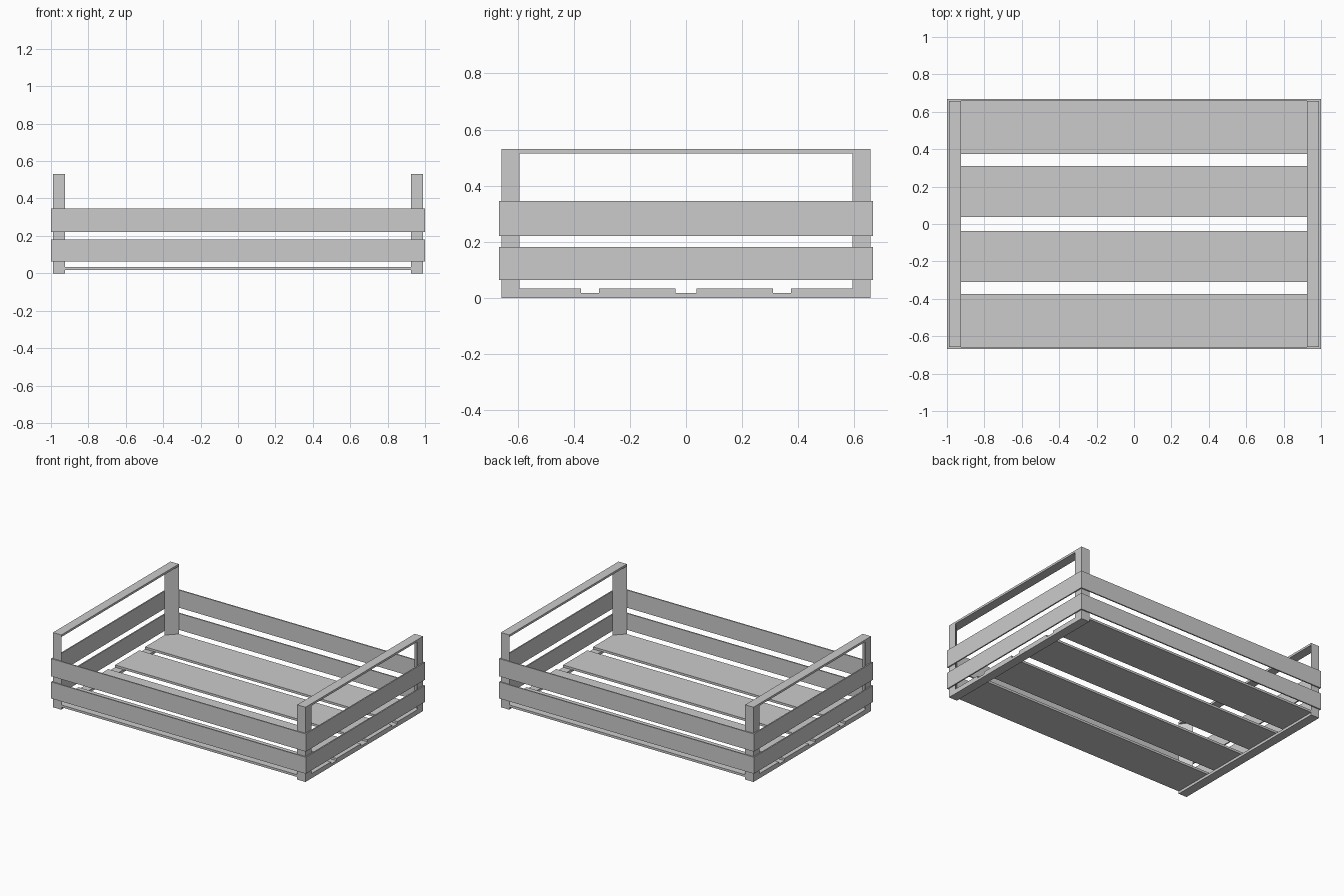
import bpy

if "Cube" in bpy.data.objects:
    bpy.data.objects.remove(bpy.data.objects["Cube"])

X, Y = 0.99, 0.658      # outer faces of the corner posts
T = 0.009               # wall slat thickness
W = 0.065               # post leg / rail width


def prism(name, pts, z0, z1):
    """Extrude a counter-clockwise XY outline from z0 to z1."""
    n = len(pts)
    verts = [(x, y, z) for z in (z0, z1) for x, y in pts]
    faces = [tuple(reversed(range(n))), tuple(range(n, 2 * n))]
    faces += [(i, (i + 1) % n, n + (i + 1) % n, n + i) for i in range(n)]
    mesh = bpy.data.meshes.new(name)
    mesh.from_pydata(verts, [], faces)
    obj = bpy.data.objects.new(name, mesh)
    bpy.context.collection.objects.link(obj)
    return obj


def box(name, x0, x1, y0, y1, z0, z1):
    return prism(name, [(x0, y0), (x1, y0), (x1, y1), (x0, y1)], z0, z1)


def mirror(obj, x=False, y=False):
    mod = obj.modifiers.new("Mirror", 'MIRROR')
    mod.use_axis = (x, y, False)
    mod.use_mirror_merge = False


# Triangular corner posts
mirror(prism("corner_posts", [(X, Y), (X - W, Y), (X, Y - W)], 0, 0.515), True, True)

# Handle rails across the post tops, runners under the floor
mirror(box("handle_rails", X - W, X, -Y, Y, 0.515, 0.53), x=True)
mirror(box("bottom_runners", X - W, X, -Y, Y, 0, 0.018), x=True)

# Floor boards: two wide outer, two inner
for name, y0, y1 in (("inner", 0.038, 0.31), ("outer", 0.374, Y)):
    mirror(box(name + "_floor_boards", -X, X, y0, y1, 0.018, 0.034), y=True)

# Two rows of wall slats on all sides
for name, z0, z1 in (("lower", 0.064, 0.181), ("upper", 0.221, 0.346)):
    mirror(box(name + "_long_slats", -X - T, X + T, Y, Y + T, z0, z1), y=True)
    mirror(box(name + "_end_slats", X, X + T, -Y, Y, z0, z1), x=True)
